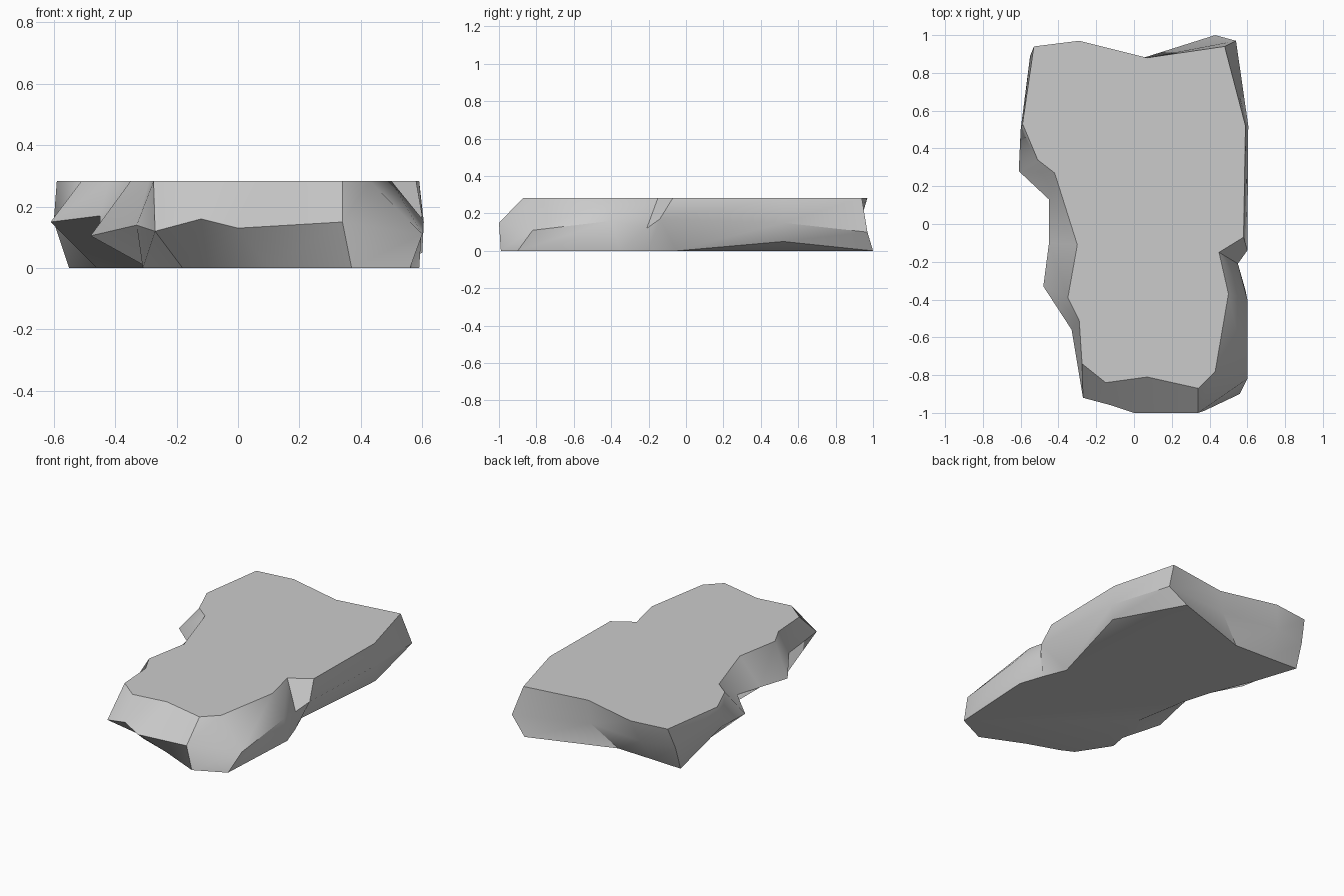
import bpy, bmesh, math

if "Cube" in bpy.data.objects:
    bpy.data.objects.remove(bpy.data.objects["Cube"])

# Three outlines of the slab, counter-clockwise from the front left corner
top = [(-.275, -.74), (-.15, -.84), (.07, -.81), (.34, -.87), (.43, -.78),
       (.50, -.37), (.45, -.15), (.58, -.07), (.59, .52), (.48, .94),
       (.07, .88), (-.29, .97), (-.53, .94), (-.59, .53), (-.51, .34),
       (-.42, .27), (-.30, -.11), (-.35, -.39), (-.29, -.51)]
waist = [(-.27, -.92, .12), (-.12, -.96, .16), (0, -1, .13), (.34, -1, .15), (.60, -.82, .11),
         (.60, -.40, .16), (.55, -.21, .12), (.60, -.14, .17), (.605, .52, .15), (.54, .97, .10),
         (.05, .88, .14), (-.33, .93, .15), (-.55, .89, .15), (-.60, .50, .15), (-.61, .28, .15),
         (-.45, .13, .17), (-.45, -.10, .13), (-.48, -.33, .105), (-.33, -.56, .14)]
base = [(-.18, -.76), (-.10, -.80), (.10, -.87), (.37, -.99), (.56, -.90),
        (.59, -.35), (.54, -.20), (.48, -.05), (.60, .52), (.43, 1.0),
        (-.10, .82), (-.35, .83), (-.55, .84), (-.46, .57), (-.35, .30),
        (-.29, .10), (-.23, -.24), (-.29, -.45), (-.31, -.56)]
lifted = 8  # corner of the base that is chipped up off the ground

bm = bmesh.new()
rings = [
    [bm.verts.new((x, y, .05 if i == lifted else 0)) for i, (x, y) in enumerate(base)],
    [bm.verts.new(p) for p in waist],
    [bm.verts.new((x, y, .283)) for x, y in top],
]

# Chipped sides
n = len(top)
for lo, hi in zip(rings, rings[1:]):
    for i in range(n):
        j = (i + 1) % n
        bm.faces.new((lo[i], lo[j], hi[j], hi[i]))

# Flat top, flat underside and its chipped corner
bm.faces.new(rings[2])
under = rings[0]
bm.faces.new([v for i, v in enumerate(under) if i != lifted][::-1])
bm.faces.new(under[lifted - 1:lifted + 2][::-1])
bmesh.ops.recalc_face_normals(bm, faces=bm.faces)

mesh = bpy.data.meshes.new("stone_slab")
bm.to_mesh(mesh)
bm.free()
slab = bpy.data.objects.new("stone_slab", mesh)
bpy.context.collection.objects.link(slab)

# Soft shading on the sides with crisp rims
bpy.context.view_layer.objects.active = slab
slab.select_set(True)
bpy.ops.object.shade_smooth_by_angle(angle=math.radians(35))
